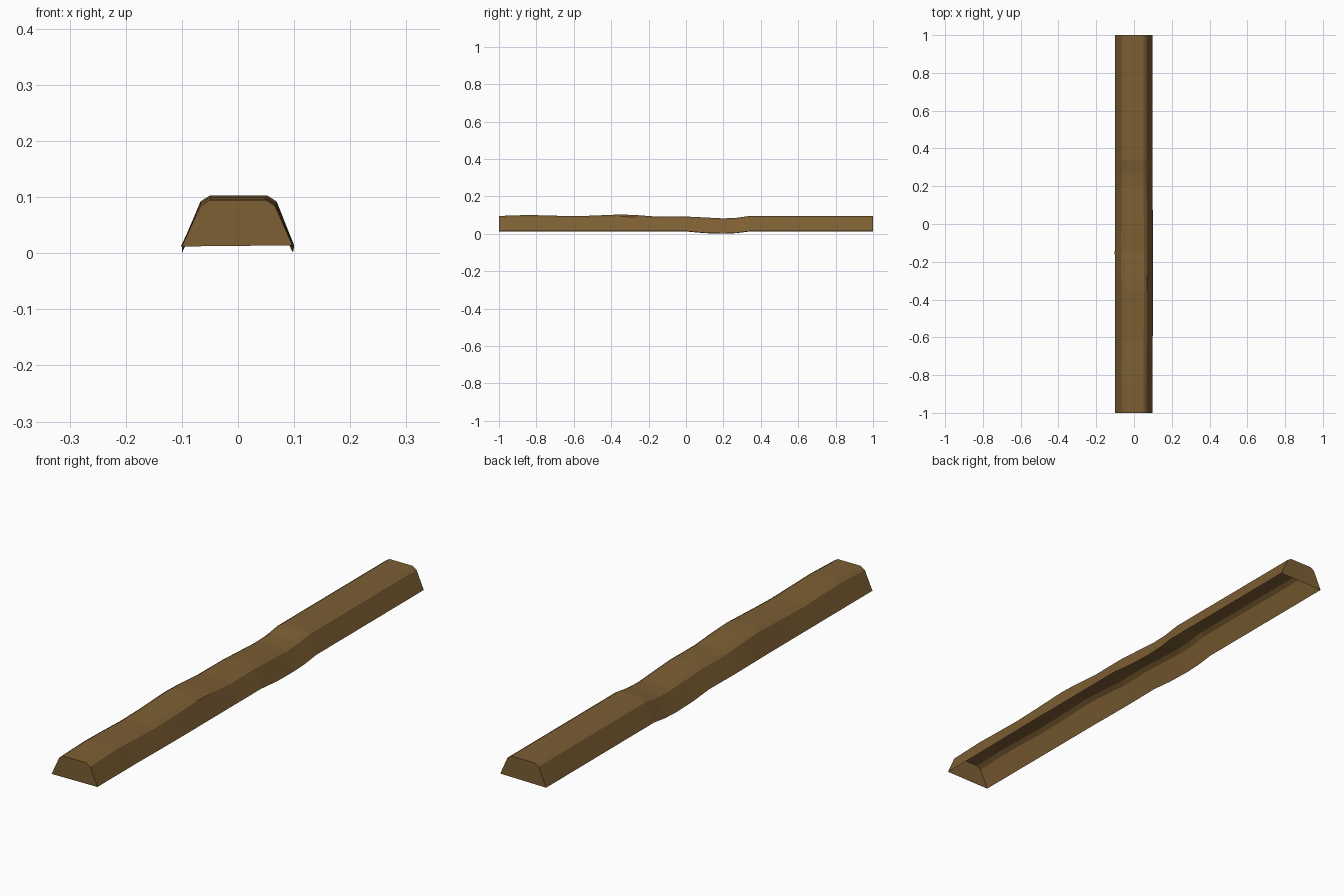
import bpy, bmesh

# Stations along the beam: y, top z, bottom z, left x, right x
stations = [
    (-1.00, 0.095, 0.012, -0.100, 0.097),
    (-0.85, 0.100, 0.012, -0.100, 0.097),
    (-0.75, 0.098, 0.012, -0.100, 0.097),
    (-0.62, 0.094, 0.012, -0.100, 0.099),
    (-0.52, 0.096, 0.012, -0.100, 0.100),
    (-0.35, 0.103, 0.012, -0.100, 0.100),
    (-0.27, 0.100, 0.012, -0.101, 0.100),
    (-0.15, 0.091, 0.012, -0.102, 0.100),
    (0.00, 0.092, 0.012, -0.100, 0.100),
    (0.10, 0.087, 0.003, -0.100, 0.099),
    (0.20, 0.082, 0.000, -0.100, 0.097),
    (0.27, 0.085, 0.003, -0.100, 0.097),
    (0.34, 0.095, 0.012, -0.100, 0.097),
    (1.00, 0.095, 0.012, -0.100, 0.097),
]

wood = bpy.data.materials.new("brown_wood")
wood.diffuse_color = (0.205, 0.115, 0.034, 1)

# Sagging beam: bevelled trapezoid section, closed ends, open underside
bm = bmesh.new()
rings = []
for y, top, bot, left, right in stations:
    section = [(left, bot), (left + 0.033, top - 0.011), (left + 0.050, top),
               (right - 0.048, top), (right - 0.031, top - 0.011), (right, bot + 0.002)]
    rings.append([bm.verts.new((x, y, z)) for x, z in section])
for a, b in zip(rings, rings[1:]):
    for i in range(5):
        bm.faces.new((a[i], b[i], b[i + 1], a[i + 1]))
bm.faces.new(rings[0][::-1])
bm.faces.new(rings[-1])
bm.normal_update()
# Make every face point away from the hollow core
for f in bm.faces:
    c = f.calc_center_median()
    if abs(f.normal.y) > 0.9:
        outward = f.normal.y * c.y
    else:
        outward = f.normal.x * c.x + f.normal.z * (c.z - 0.02)
    if outward < 0:
        f.normal_flip()

mesh = bpy.data.meshes.new("wooden_beam")
bm.to_mesh(mesh)
bm.free()
mesh.materials.append(wood)
beam = bpy.data.objects.new("wooden_beam", mesh)
bpy.context.collection.objects.link(beam)
